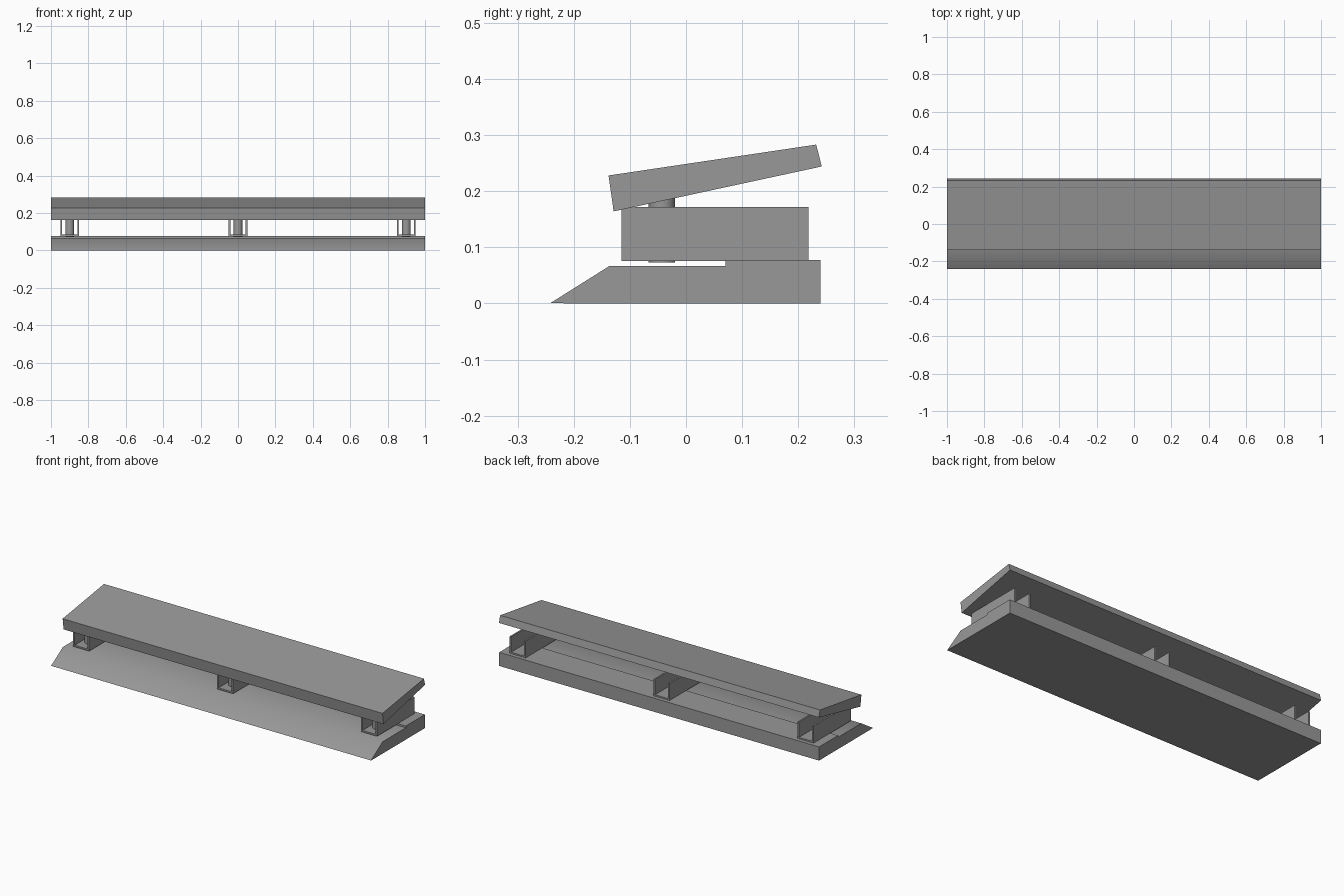
import bpy, bmesh
from math import radians

if "Cube" in bpy.data.objects:
    bpy.data.objects.remove(bpy.data.objects["Cube"])

# Dark grey finish shared by all parts
grey = bpy.data.materials.new("dark_grey")
grey.diffuse_color = (0.315, 0.315, 0.315, 1)
grey.use_nodes = True
grey.node_tree.nodes["Principled BSDF"].inputs["Base Color"].default_value = grey.diffuse_color


def extrude_profile(name, pts, t0, t1, axis="x"):
    """Extrude a closed profile: (y, z) along x, or (x, z) along y."""
    bm = bmesh.new()
    place = (lambda p, t: (t, p[0], p[1])) if axis == "x" else (lambda p, t: (p[0], t, p[1]))
    a = [bm.verts.new(place(p, t0)) for p in pts]
    b = [bm.verts.new(place(p, t1)) for p in pts]
    bm.faces.new(a)
    bm.faces.new(b[::-1])
    n = len(pts)
    for i in range(n):
        bm.faces.new((a[i], b[i], b[(i + 1) % n], a[(i + 1) % n]))
    bmesh.ops.recalc_face_normals(bm, faces=bm.faces[:])
    me = bpy.data.meshes.new(name)
    bm.to_mesh(me)
    bm.free()
    me.materials.append(grey)
    ob = bpy.data.objects.new(name, me)
    bpy.context.collection.objects.link(ob)
    return ob


def smooth(ob, angle):
    bpy.ops.object.select_all(action="DESELECT")
    ob.select_set(True)
    bpy.context.view_layer.objects.active = ob
    bpy.ops.object.shade_smooth_by_angle(angle=radians(angle))


# Base with softly shaded front lip and raised rear step
base = extrude_profile("base", [(-0.241, 0.001), (-0.21, 0), (0.24, 0), (0.24, 0.077),
                                (0.07, 0.077), (0.07, 0.067), (-0.136, 0.067)], -1, 1)
smooth(base, 40)

# Tilted, slightly tapered top board
extrude_profile("top_board", [(-0.138, 0.228), (0.232, 0.283),
                              (0.242, 0.244), (-0.129, 0.164)], -1, 1)

# Open U-channel brackets with a round pivot post in each
W, T, Z0, Z1 = 0.05, 0.009, 0.076, 0.172
for label, x in (("left", -0.9), ("middle", 0), ("right", 0.9)):
    u = [(-W, Z0), (W, Z0), (W, Z1), (W - T, Z1), (W - T, Z0 + T),
         (T - W, Z0 + T), (T - W, Z1), (-W, Z1)]
    extrude_profile(label + "_bracket", [(x + px, z) for px, z in u],
                    -0.115, 0.218, "y")
    bpy.ops.mesh.primitive_cylinder_add(vertices=32, radius=0.0235, depth=0.115,
                                        location=(x, -0.043, 0.1305))
    post = bpy.context.object
    post.name = label + "_post"
    post.data.materials.append(grey)
    smooth(post, 30)
